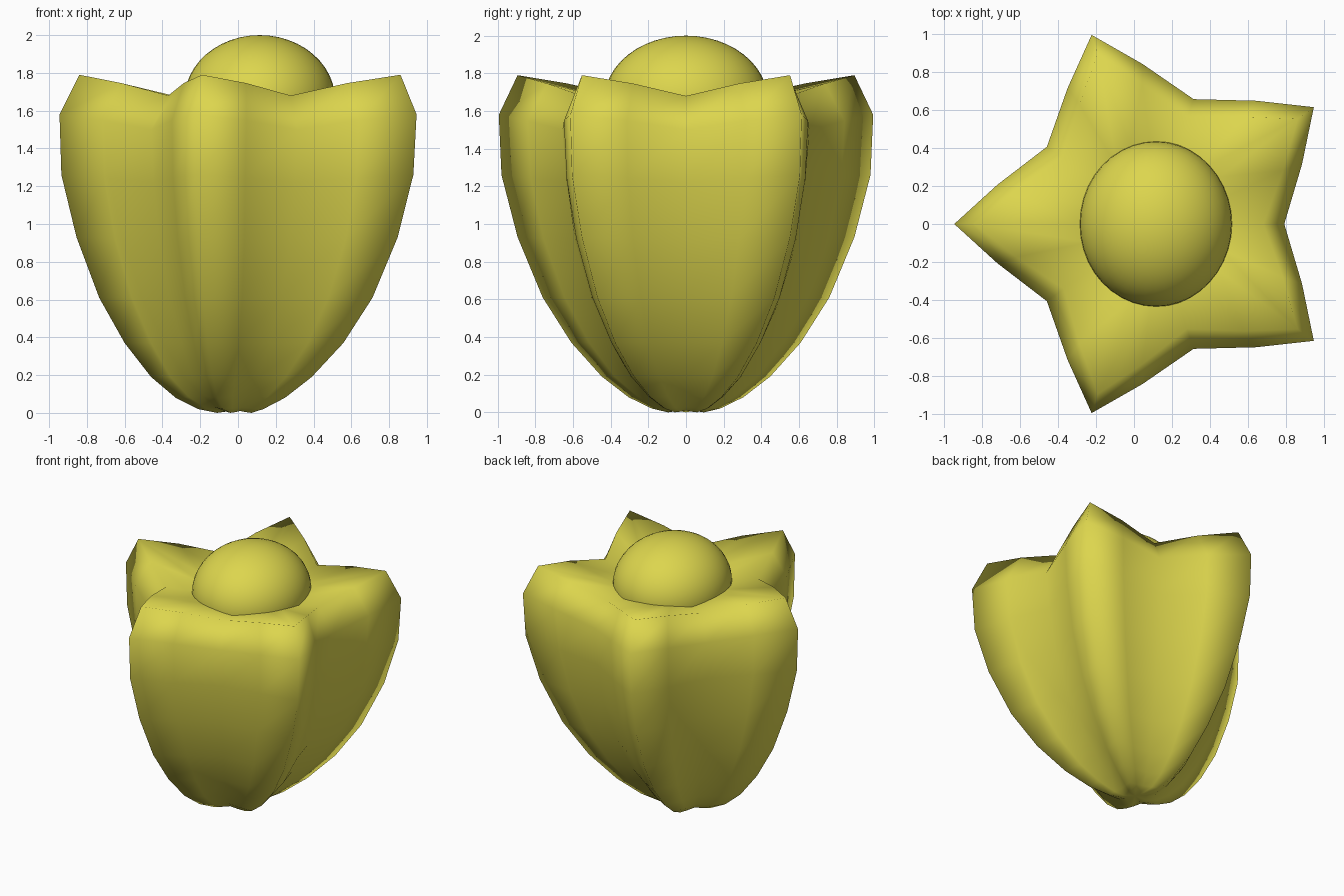
import bpy, bmesh
from math import cos, sin, pi

cube = bpy.data.objects.get("Cube")
if cube:
    bpy.data.objects.remove(cube, do_unlink=True)

# One yellow for the whole fruit
yellow = bpy.data.materials.new("fruit_yellow")
colour = (0.72, 0.67, 0.075, 1)
yellow.diffuse_color = colour
yellow.use_nodes = True
yellow.node_tree.nodes["Principled BSDF"].inputs["Base Color"].default_value = colour

POINTS = 5


def star_ring(bm, cx, tip, valley, z_tip, z_valley):
    """Five-pointed star of vertices with a slightly bulged midpoint on each side."""
    corners = []
    for i in range(2 * POINTS):
        a = pi + i * pi / POINTS
        r, z = (tip, z_tip) if i % 2 == 0 else (valley, z_valley)
        corners.append((cx + r * cos(a), r * sin(a), z))
    verts = []
    for i, p in enumerate(corners):
        q = corners[(i + 1) % len(corners)]
        verts.append(bm.verts.new(p))
        mx, my, mz = [(s + t) / 2 for s, t in zip(p, q)]
        verts.append(bm.verts.new((cx + (mx - cx) * 1.02, my * 1.02, mz + (z_tip - z_valley) * 0.1)))
    return verts


def finish(bm, name):
    bmesh.ops.recalc_face_normals(bm, faces=bm.faces)
    mesh = bpy.data.meshes.new(name)
    bm.to_mesh(mesh)
    bm.free()
    mesh.materials.append(yellow)
    mesh.polygons.foreach_set("use_smooth", [True] * len(mesh.polygons))
    obj = bpy.data.objects.new(name, mesh)
    bpy.context.collection.objects.link(obj)
    return obj


# Ribbed body: centre x, tip radius, valley radius, tip height, valley height
profile = [
    (-0.01, 0.10, 0.07, 0.00, 0.01),
    (-0.02, 0.19, 0.13, 0.02, 0.03),
    (-0.01, 0.32, 0.21, 0.08, 0.09),
    (0.01, 0.47, 0.31, 0.19, 0.19),
    (0.04, 0.64, 0.42, 0.37, 0.37),
    (0.065, 0.80, 0.53, 0.61, 0.61),
    (0.085, 0.94, 0.62, 0.93, 0.91),
    (0.095, 1.03, 0.67, 1.26, 1.22),
    (0.10, 1.045, 0.69, 1.58, 1.50),
    (0.10, 0.94, 0.58, 1.79, 1.68),
    (0.11, 0.42, 0.32, 1.67, 1.63),
]
bm = bmesh.new()
rings = [star_ring(bm, *row) for row in profile]
for low, high in zip(rings, rings[1:]):
    for i in range(len(low)):
        j = (i + 1) % len(low)
        bm.faces.new((low[i], low[j], high[j], high[i]))
for ring, centre in ((rings[0], (-0.01, 0, 0.015)), (rings[-1], (0.11, 0, 1.62))):
    hub = bm.verts.new(centre)
    for i in range(len(ring)):
        bm.faces.new((ring[i], ring[(i + 1) % len(ring)], hub))
finish(bm, "ribbed_body")

# Rounded dome rising out of the hollow top
bm = bmesh.new()
bmesh.ops.create_uvsphere(bm, u_segments=40, v_segments=24, radius=1)
dome = finish(bm, "top_dome")
dome.scale = (0.40, 0.435, 0.345)
dome.location = (0.115, 0, 1.655)
